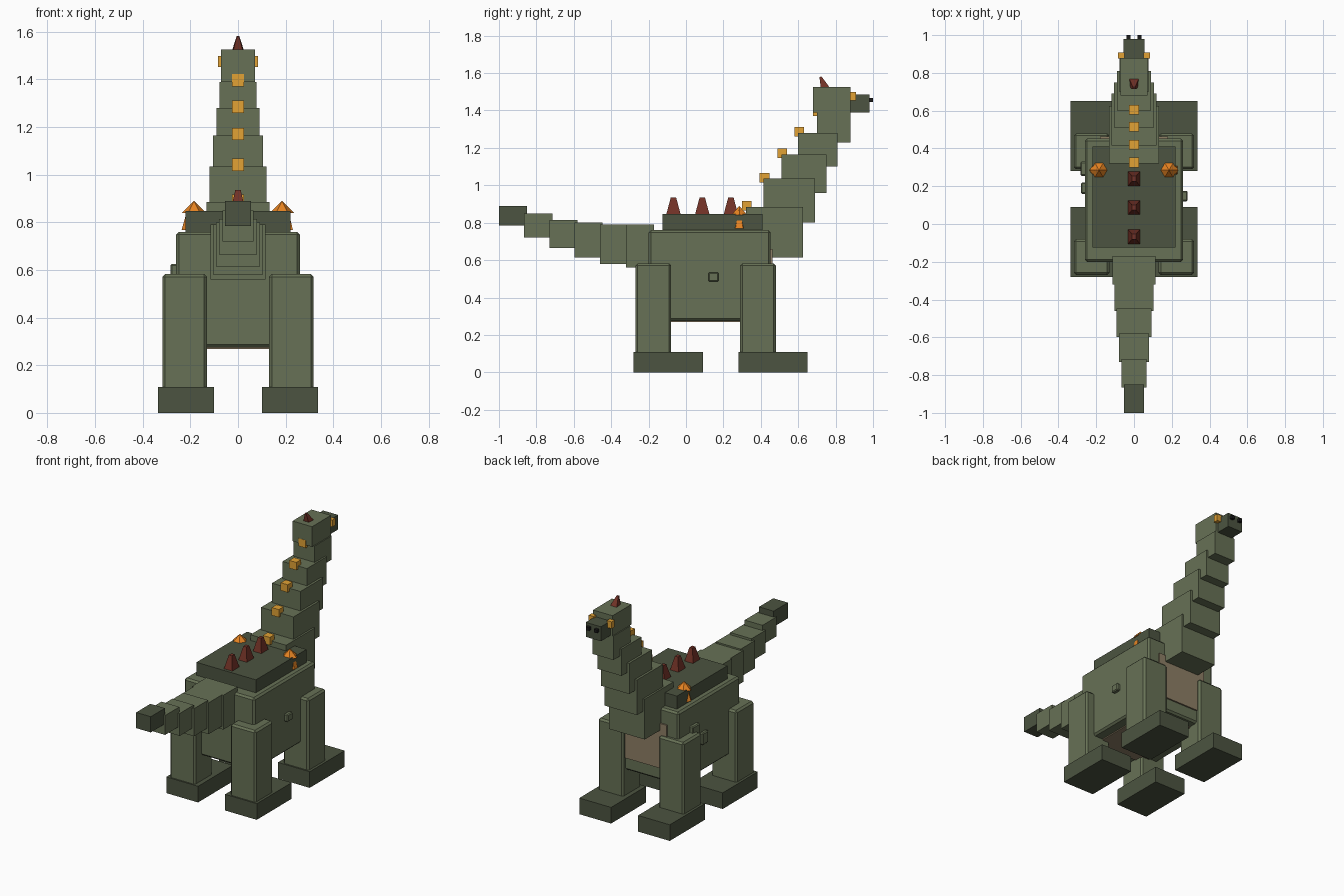
import bpy, bmesh
from math import radians
from mathutils import Matrix, Vector

if "Cube" in bpy.data.objects:
    bpy.data.objects.remove(bpy.data.objects["Cube"])


def mat(name, rgb):
    m = bpy.data.materials.new(name)
    m.diffuse_color = (*rgb, 1)
    m.use_nodes = True
    m.node_tree.nodes["Principled BSDF"].inputs["Base Color"].default_value = m.diffuse_color
    return m


GREEN = mat("green_hide", (0.135, 0.165, 0.092))
DARK = mat("dark_hide", (0.072, 0.088, 0.052))
GOLD = mat("gold", (0.76, 0.36, 0.035))
ORANGE = mat("orange_crystal", (0.80, 0.23, 0.016))
BROWN = mat("spike_brown", (0.17, 0.032, 0.02))
TAN = mat("belly_tan", (0.27, 0.21, 0.13))
BLACK = mat("nostril_black", (0.01, 0.01, 0.01))


def finish(name, bm, m, bevel=0):
    me = bpy.data.meshes.new(name)
    bm.to_mesh(me)
    bm.free()
    ob = bpy.data.objects.new(name, me)
    bpy.context.collection.objects.link(ob)
    me.materials.append(m)
    if bevel:
        b = ob.modifiers.new("bevel", "BEVEL")
        b.width, b.segments = bevel, 1
    return ob


def box(name, x, y, z, m, bevel=0):
    """Box from (min, max) ranges on each axis."""
    bm = bmesh.new()
    bmesh.ops.create_cube(bm, size=1)
    for v in bm.verts:
        v.co = Vector([(r[0] + r[1]) / 2 + c * (r[1] - r[0]) for r, c in zip((x, y, z), v.co)])
    return finish(name, bm, m, bevel)


def spike(name, base, r1, r2, h, m, sides=4, sx=1.0, tilt=0.0):
    """Cone standing on its base centre; four-sided ones are square to the axes."""
    bm = bmesh.new()
    bmesh.ops.create_cone(bm, cap_ends=True, segments=sides, radius1=r1, radius2=r2, depth=h)
    turn = Matrix.Rotation(radians(45 if sides == 4 else 90), 4, "Z")
    place = (Matrix.Translation(base) @ Matrix.Rotation(tilt, 4, "X")
             @ Matrix.Diagonal((sx, 1, 1, 1)) @ Matrix.Translation((0, 0, h / 2)) @ turn)
    bmesh.ops.transform(bm, matrix=place, verts=bm.verts)
    return finish(name, bm, m)


# Body, back plate and belly panels
box("body", (-.26, .26), (-.20, .452), (.275, .76), GREEN, .012)
box("back_plate", (-.22, .22), (-.125, .41), (.75, .847), DARK)
box("belly_panel", (-.19, .19), (-.14, .39), (.268, .30), TAN)
box("chest_panel", (-.18, .18), (.42, .462), (.36, .66), TAN)

# Tail segments: half width, y start, z range
tail = [(.115, -.32, .56, .79), (.104, -.46, .58, .79), (.092, -.597, .615, .80),
        (.079, -.73, .665, .815), (.066, -.865, .72, .85), (.054, -1.0, .785, .89)]
for i, (w, y, z0, z1) in enumerate(tail):
    box(f"tail_{i + 1}", (-w, w), (y, y + .15), (z0, z1), DARK if i == 5 else GREEN)

# Neck segments, each with a gold cube at its rear top edge
neck = [(.132, .32, .625, .615, .885), (.12, .415, .69, .80, 1.035), (.105, .51, .75, .96, 1.165),
        (.09, .60, .81, 1.10, 1.28), (.078, .70, .88, 1.23, 1.39)]
for i, (w, y0, y1, z0, z1) in enumerate(neck):
    box(f"neck_{i + 1}", (-w, w), (y0, y1), (z0, z1), GREEN)
    yc, zc = y0 + .005, z1 + .006
    box(f"neck_stud_{i + 1}", (-.026, .026), (yc - .026, yc + .026), (zc - .026, zc + .026), GOLD)

# Head
box("head", (-.072, .072), (.68, .88), (1.39, 1.525), GREEN)
box("snout", (-.056, .056), (.85, .98), (1.388, 1.485), DARK)
spike("head_horn", (0, .745, 1.515), .034, .008, .07, BROWN, tilt=radians(22))

# Legs, feet, eyes, nostrils and shoulder crystals on both sides
for side, s in (("left", -1), ("right", 1)):
    def xr(a, b):
        return tuple(sorted((s * a, s * b)))
    for pos, y in (("tail_end", -.27), ("head_end", .29)):
        box(f"{pos}_leg_{side}", xr(.13, .318), (y, y + .19), (.09, .583), GREEN, .012)
        box(f"{pos}_foot_{side}", xr(.10, .335), (y - .01, y + .36), (0, .108), DARK)
    box(f"eye_{side}", xr(.05, .085), (.876, .908), (1.452, 1.498), GOLD)
    box(f"nostril_{side}", xr(.018, .041), (.97, 1.0), (1.445, 1.467), BLACK)
    spike(f"crystal_cap_{side}", (s * .185, .285, .84), .05, 0, .05, ORANGE, 6)
    spike(f"crystal_shard_{side}", (s * .202, .285, .768), .035, .006, .1, ORANGE, 5)

# Back spikes
for i, y in enumerate((-.067, .087, .24)):
    spike(f"back_spike_{i + 1}", (0, y, .84), .056, .02, .095, BROWN, sx=.82)

# Small raised scales on the flanks
box("scale_right", (.25, .284), (.12, .175), (.485, .535), GREEN, .006)
box("scale_left_1", (-.284, -.25), (.255, .33), (.555, .625), GREEN, .006)
box("scale_left_2", (-.28, -.25), (.16, .22), (.46, .54), GREEN, .006)
